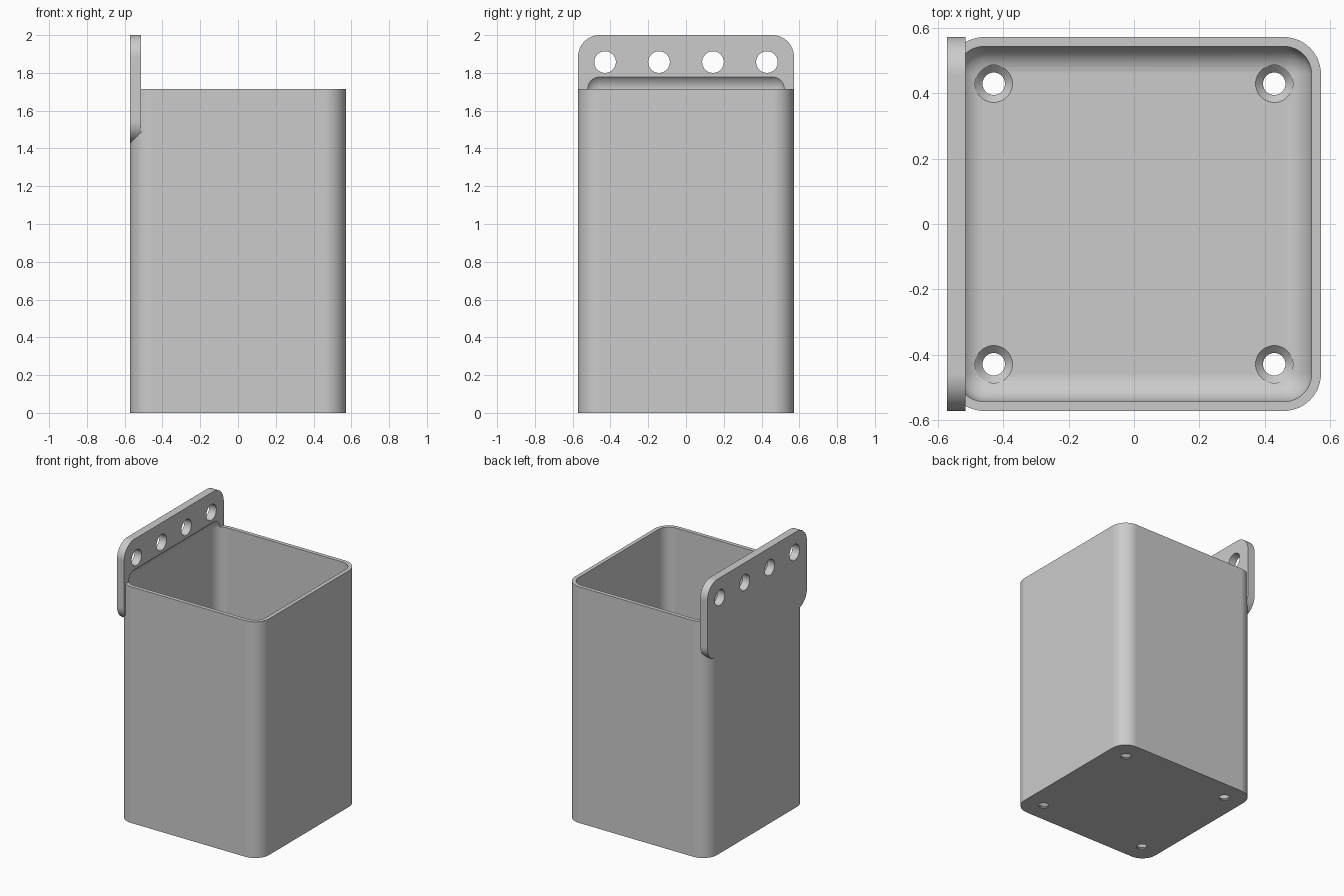
import bpy
import bmesh
import math
from mathutils import Matrix, Vector

MM = 2 / 70            # the part is designed in millimetres, 70 mm tall
SIDE, HEIGHT, TOTAL = 40, 60, 70
WALL, PLATE, RADIUS = 1, 2, 4

if "Cube" in bpy.data.objects:
    bpy.data.objects.remove(bpy.data.objects["Cube"], do_unlink=True)

grey = bpy.data.materials.new("plain_grey")
grey.use_nodes = True
colour = (0.6, 0.6, 0.6, 1)
grey.diffuse_color = colour
grey.node_tree.nodes["Principled BSDF"].inputs["Base Color"].default_value = colour


def make_object(name, bm):
    bmesh.ops.scale(bm, vec=(MM, MM, MM), verts=bm.verts)
    bmesh.ops.recalc_face_normals(bm, faces=bm.faces)
    mesh = bpy.data.meshes.new(name)
    bm.to_mesh(mesh)
    bm.free()
    mesh.materials.append(grey)
    obj = bpy.data.objects.new(name, mesh)
    bpy.context.collection.objects.link(obj)
    return obj


def rounded_box(name, low, high, radius, axis=None):
    """Box with edges along one axis rounded, or all edges if axis is None."""
    low, high = Vector(low), Vector(high)
    bm = bmesh.new()
    bmesh.ops.create_cube(bm, size=1)
    bmesh.ops.scale(bm, vec=high - low, verts=bm.verts)
    bmesh.ops.translate(bm, vec=(low + high) / 2, verts=bm.verts)
    edges = [e for e in bm.edges if axis is None
             or abs((e.verts[0].co - e.verts[1].co)[axis]) > 0.1]
    bmesh.ops.bevel(bm, geom=edges, offset=radius, segments=12,
                    profile=0.5, affect='EDGES')
    return make_object(name, bm)


def add_cone(bm, r_low, r_high, low, high, matrix):
    place = matrix @ Matrix.Translation((0, 0, (low + high) / 2))
    bmesh.ops.create_cone(bm, cap_ends=True, segments=48, radius1=r_low,
                          radius2=r_high, depth=high - low, matrix=place)


def combine(target, other, operation):
    mod = target.modifiers.new(operation.lower(), 'BOOLEAN')
    mod.operation, mod.solver, mod.object = operation, 'EXACT', other
    bpy.context.view_layer.objects.active = target
    bpy.ops.object.modifier_apply(modifier=mod.name)
    bpy.data.objects.remove(other, do_unlink=True)


half = SIDE / 2
inner = half - WALL

# Outer bin body and the mounting plate along its right side
container = rounded_box("container", (-half, -half, 0), (half, half, HEIGHT), RADIUS, 2)
plate = rounded_box("mounting_plate", (-half, -half, HEIGHT - 10),
                    (PLATE - half, half, TOTAL), RADIUS, 0)
combine(container, plate, 'UNION')

# Hollow with rounded floor edges; its top fillet blends into the plate
cavity = rounded_box("cavity", (-inner, -inner, WALL),
                     (inner, inner, HEIGHT + RADIUS - WALL), RADIUS - WALL)
combine(container, cavity, 'DIFFERENCE')

# Row of hanging holes through the plate
for y in (-15, -5, 5, 15):
    bm = bmesh.new()
    turn = Matrix.Translation((-half, y, 65)) @ Matrix.Rotation(math.pi / 2, 4, 'Y')
    add_cone(bm, 2, 2, -2, 4, turn)
    combine(container, make_object("hanging_hole", bm), 'DIFFERENCE')

# Countersunk screw holes in the floor
for x in (-15, 15):
    for y in (-15, 15):
        spot = Matrix.Translation((x, y, 0))
        for r_low, r_high, low, high in ((1.2, 1.2, -1, 2), (1.2, 2, 0.2, 1),
                                         (2, 2, 1, 3)):
            bm = bmesh.new()
            add_cone(bm, r_low, r_high, low, high, spot)
            combine(container, make_object("screw_hole", bm), 'DIFFERENCE')

# Smooth fillets with crisp edges and even flat faces
bpy.ops.object.select_all(action='DESELECT')
container.select_set(True)
bpy.context.view_layer.objects.active = container
bpy.ops.object.shade_smooth_by_angle(angle=math.radians(25))
normals = container.modifiers.new("even_normals", 'WEIGHTED_NORMAL')
normals.keep_sharp = True
